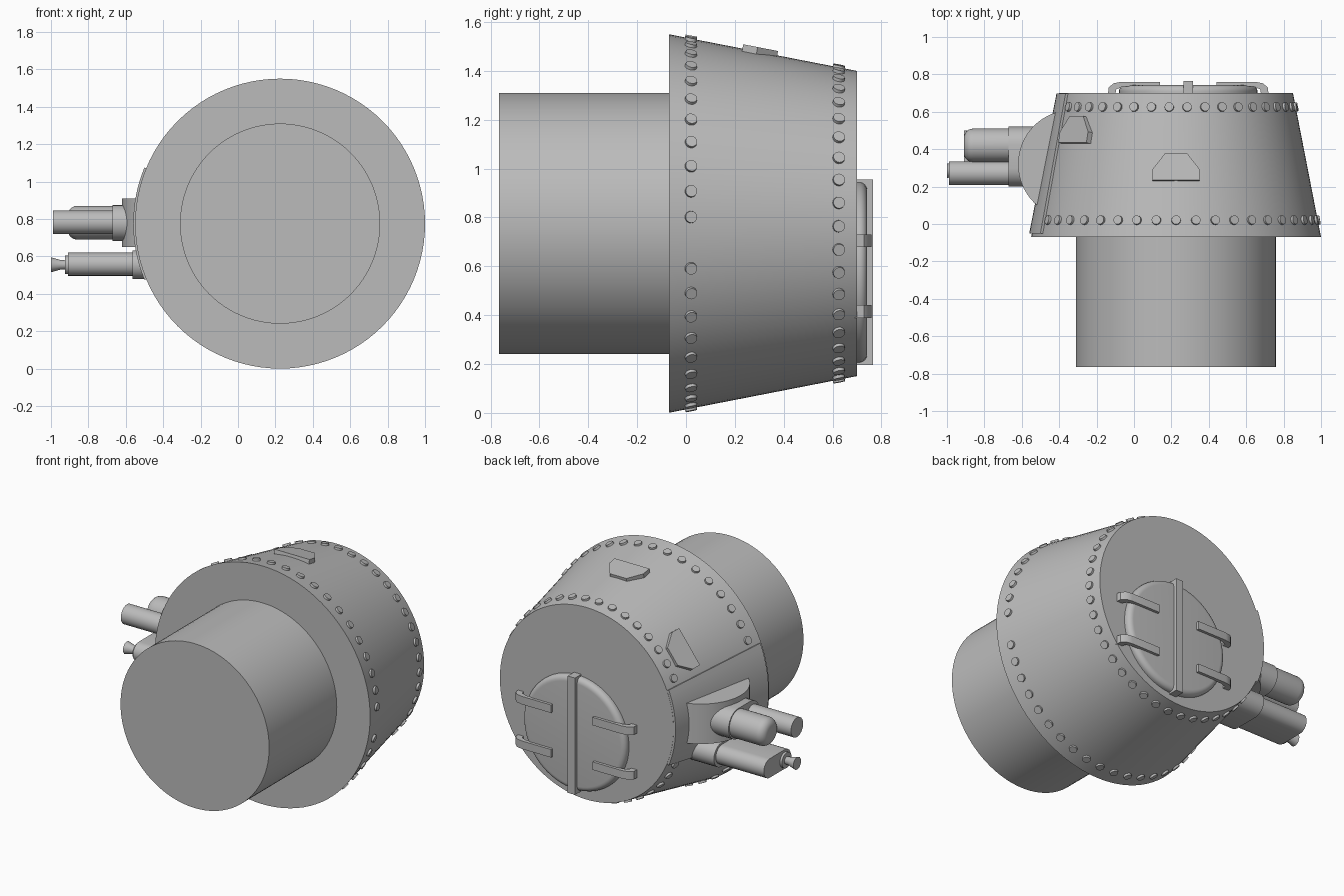
import bpy, bmesh
from math import sin, cos, pi, radians
from mathutils import Matrix, Vector

if "Cube" in bpy.data.objects:
    bpy.data.objects.remove(bpy.data.objects["Cube"])

CX, CZ = 0.225, 0.775            # turret axis, running along y
FRONT, BACK = -0.07, 0.70
SLOPE = 0.15 / (BACK - FRONT)
TO_BACK = Matrix.Rotation(-pi / 2, 4, 'X')
TO_RIGHT = Matrix.Rotation(-pi / 2, 4, 'Y')

grey = bpy.data.materials.new("plain_grey")
grey.use_nodes = True
grey.diffuse_color = (0.5, 0.5, 0.5, 1)
grey.node_tree.nodes["Principled BSDF"].inputs["Base Color"].default_value = (0.5, 0.5, 0.5, 1)


def finish(name, bm):
    bmesh.ops.recalc_face_normals(bm, faces=bm.faces)
    mesh = bpy.data.meshes.new(name)
    bm.to_mesh(mesh)
    bm.free()
    mesh.materials.append(grey)
    ob = bpy.data.objects.new(name, mesh)
    bpy.context.collection.objects.link(ob)
    bpy.ops.object.select_all(action='DESELECT')
    ob.select_set(True)
    bpy.context.view_layer.objects.active = ob
    bpy.ops.object.shade_smooth_by_angle(angle=radians(32))
    return ob


def skin(bm, rings):
    """Join equal closed loops of points and cap both ends."""
    loops = [[bm.verts.new(p) for p in ring] for ring in rings]
    n = len(loops[0])
    for a, b in zip(loops, loops[1:]):
        for i in range(n):
            j = (i + 1) % n
            bm.faces.new((a[i], a[j], b[j], b[i]))
    bm.faces.new(loops[0])
    bm.faces.new(loops[-1])


def lathe(name, profile, turn, centre, n=48):
    """Turn (radius, distance) pairs round an axis."""
    bm = bmesh.new()
    m = Matrix.Translation(centre) @ turn
    skin(bm, [[m @ Vector((r * cos(2 * pi * i / n), r * sin(2 * pi * i / n), d))
               for i in range(n)] for r, d in profile])
    return finish(name, bm)


def prism(name, pts, matrix, low, high):
    """Extrude a flat outline along its local z."""
    bm = bmesh.new()
    skin(bm, [[matrix @ Vector((x, y, h)) for x, y in pts] for h in (low, high)])
    return finish(name, bm)


def stadium(half_w, half_h, n=12):
    flat = half_w - half_h
    ends = [(flat, -pi / 2), (-flat, pi / 2)]
    return [(s + half_h * cos(a + pi * i / n), half_h * sin(a + pi * i / n))
            for s, a in ends for i in range(n + 1)]


def radius(y):
    return 0.775 - SLOPE * (y - FRONT)


def cone_point(a, y, lift=0):
    r = radius(y) + lift
    return Vector((CX + r * cos(a), y, CZ + r * sin(a)))


def cone_frame(a, y):
    """Matrix on the turret wall: x round it, y to the back, z outward."""
    normal = Vector((cos(a), SLOPE, sin(a))).normalized()
    back = Vector((-SLOPE * cos(a), 1, -SLOPE * sin(a))).normalized()
    m = Matrix((back.cross(normal), back, normal)).transposed().to_4x4()
    return Matrix.Translation(cone_point(a, y)) @ m


# Turret body and the drum below it
lathe("turret_body", [(0.775, FRONT), (0.625, BACK)], TO_BACK, (CX, 0, CZ), 96)
lathe("base_drum", [(0.535, -0.765), (0.535, -0.06)], TO_BACK, (CX, 0, CZ), 96)


# Rivet rings, left open where the gun plate sits
def rivet_ring(name, y, start, step, count, skip=()):
    bm = bmesh.new()
    for k in range(count):
        deg = start + step * k
        if k in skip or abs(deg % 360 - 180) < 24:
            continue
        bmesh.ops.create_cone(bm, cap_ends=True, segments=16, radius1=0.026, radius2=0.024,
                              depth=0.024, matrix=cone_frame(radians(deg), y))
    finish(name, bm)


rivet_ring("front_rivets", 0.02, 2, 8, 45, skip=(44,))
rivet_ring("back_rivets", 0.625, -1, 360 / 42, 42)

# Small armour lugs on the wall
lug = [(-0.125, -0.07), (0.125, -0.07), (0.125, -0.01), (0.06, 0.075),
       (-0.06, 0.075), (-0.125, -0.01)]
for name, deg, y in (("top_lug", 90, 0.30), ("side_lug", 143, 0.50)):
    prism(name, lug, cone_frame(radians(deg), y), -0.02, 0.018)

# Curved gun plate
bm = bmesh.new()
skin(bm, [[cone_point(radians(157.5 + 45 * i / 16), y, lift)
           for y, lift in ((-0.05, -0.03), (-0.05, 0.014), (0.699, 0.014), (0.699, -0.03))]
          for i in range(17)])
finish("gun_plate", bm)

# Gun mantlet and sleeve
lathe("mantlet", [(0.29, 0.65), (0.29, 0.91)], Matrix.Identity(4), (-0.33, 0.32, 0), 64)
# Local x runs along y, local y along z, extruded along x
ACROSS = Matrix(((0, 0, 1, 0), (1, 0, 0, 0), (0, 1, 0, 0), (0, 0, 0, 1)))


def across(y, z):
    return Matrix.Translation((0, y, z)) @ ACROSS


prism("gun_sleeve", stadium(0.16, 0.097), across(0.36, 0.778), -0.67, -0.4)

# Upper guns
dome = [(0.09 - 0.05 * (1 - cos(a)), 0.86 + 0.05 * sin(a))
        for a in [i * pi / 12 for i in range(7)]]
lathe("thick_barrel", [(0.09, 0.5)] + dome, TO_RIGHT, (0, 0.42, 0.78))
lathe("thin_barrel", [(0.063, 0.5), (0.063, 0.99)], TO_RIGHT, (0, 0.272, 0.782), 32)

# Lower gun
prism("lower_gun_mount", stadium(0.16, 0.077), across(0.36, 0.555), -0.565, -0.35)
prism("lower_gun", stadium(0.14, 0.062), across(0.36, 0.558), -0.91, -0.4)
lathe("lower_muzzle", [(0.05, 0.89), (0.05, 0.925), (0.024, 0.925), (0.026, 0.95),
                       (0.04, 1.0)], TO_RIGHT, (0, 0.285, 0.555), 24)

# Rear hatch with a rounded rim
HX, HZ = 0.29, 0.575
rim = [(0.335 + 0.035 * cos(a), 0.71 + 0.032 * sin(a))
       for a in [i * pi / 12 for i in range(7)]]
lathe("hatch", [(0.37, 0.69)] + rim, TO_BACK, (HX, 0, HZ), 64)

# Hatch centre bar
bar = [(-0.026, 0.69), (0.026, 0.69), (0.026, 0.765), (-0.026, 0.765)]
prism("hatch_bar", bar, Matrix.Translation((HX, 0, 0)), 0.195, 0.955)

# Hooked hinge straps, mirrored across the bar
strap = [(0.43, 0.69), (0.425, 0.73), (0.40, 0.752), (0.36, 0.76), (0.15, 0.76),
         (0.15, 0.735), (0.35, 0.735), (0.385, 0.72), (0.39, 0.69)]
for side, s in (("left", 1), ("right", -1)):
    for level, z in (("upper", 0.705), ("lower", 0.415)):
        prism(f"{level}_{side}_strap", [(s * x, y) for x, y in strap],
              Matrix.Translation((HX, 0, z)), -0.026, 0.026)
